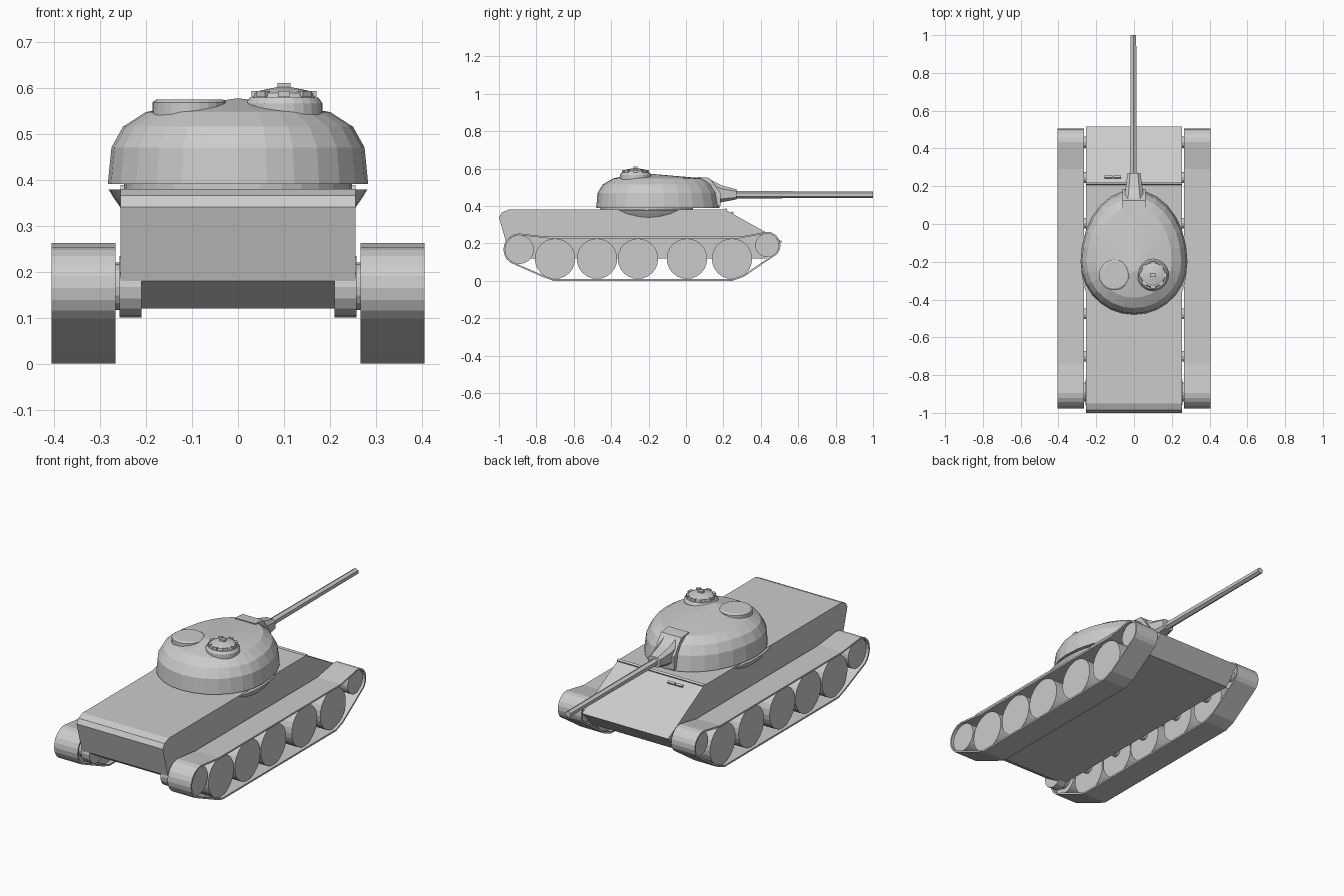
import bpy, bmesh
from math import sin, cos, pi, radians
from mathutils import Matrix

if "Cube" in bpy.data.objects:
    bpy.data.objects.remove(bpy.data.objects["Cube"])


def finish(name, bm, mirror=False, recalc=True):
    if recalc:
        bmesh.ops.recalc_face_normals(bm, faces=bm.faces)
    me = bpy.data.meshes.new(name)
    bm.to_mesh(me)
    bm.free()
    ob = bpy.data.objects.new(name, me)
    bpy.context.collection.objects.link(ob)
    if mirror:
        ob.modifiers.new("mirror", 'MIRROR')
    return ob


def loft(name, rings, mirror=False, apex=None):
    """Skin a list of closed rings, with caps or a pointed top."""
    bm = bmesh.new()
    vs = [[bm.verts.new(p) for p in r] for r in rings]
    n = len(vs[0])
    for a, b in zip(vs, vs[1:]):
        for i in range(n):
            j = (i + 1) % n
            bm.faces.new((a[i], a[j], b[j], b[i]))
    bm.faces.new(vs[0][::-1])
    if apex:
        t = bm.verts.new(apex)
        for i in range(n):
            bm.faces.new((vs[-1][i], vs[-1][(i + 1) % n], t))
    else:
        bm.faces.new(vs[-1])
    return finish(name, bm, mirror)


def extrude(name, profile, x0, x1, mirror=False):
    """Side profile of (y, z) points pulled along x."""
    return loft(name, [[(x, y, z) for y, z in profile] for x in (x0, x1)], mirror)


def circle(axis, centre, r, n=24, phase=0.0):
    cx, cy, cz = centre
    pts = []
    for i in range(n):
        a = 2 * pi * (i + phase) / n
        u, v = r * cos(a), r * sin(a)
        pts.append({'x': (cx, cy + u, cz + v), 'y': (cx + u, cy, cz + v),
                    'z': (cx + u, cy + v, cz)}[axis])
    return pts


def axle(name, y, z, r, x0, x1, n=24):
    return loft(name, [circle('x', (x, y, z), r, n) for x in (x0, x1)], True)


def disc(name, x, y, steps, n=24):
    return loft(name, [circle('z', (x, y, z), r, n) for r, z in steps])


def box(name, centre, size, rot=Matrix()):
    bm = bmesh.new()
    bmesh.ops.create_cube(bm, size=1, matrix=Matrix.Translation(centre) @ rot
                          @ Matrix.Diagonal((*size, 1)))
    return finish(name, bm)


# Hull with sloped front and rear plates
extrude("hull", [(-1.0, .34), (-.985, .365), (-.95, .38), (.21, .38), (.515, .21),
                 (.43, .12), (-.86, .12), (-.955, .18)], -.255, .255)

# Splash strip and driver's vision slots on the front plate
slope = Matrix.Rotation(-radians(29), 4, 'X')
box("splash_strip", (0, .213, .38), (.51, .012, .012), slope)
for x in (-.135, -.088):
    box("vision_slot", (x, .248, .363), (.04, .012, .012), slope)

# Tracks: one loop profile, thickened inwards and mirrored
def arc(y, z, r, a0, a1, n):
    return [(y + r * cos(radians(a0 + (a1 - a0) * i / n)),
             z + r * sin(radians(a0 + (a1 - a0) * i / n))) for i in range(n + 1)]

path = [(-.77, .022), (-.71, 0), (.25, 0), (.31, .022)]
path += arc(.433, .19, .072, -42, 108, 8) + [(.29, .236), (-.74, .236)]
path += arc(-.89, .167, .086, 75, 235, 9)
bm = bmesh.new()
sides = [[bm.verts.new((x, y, z)) for y, z in path] for x in (.266, .405)]
for i in range(len(path)):
    j = (i + 1) % len(path)
    bm.faces.new((sides[0][i], sides[0][j], sides[1][j], sides[1][i]))
track = finish("track", bm, recalc=False)
sol = track.modifiers.new("thickness", 'SOLIDIFY')
sol.thickness, sol.offset = .009, -1
track.modifiers.new("mirror", 'MIRROR')

# Road wheels, drive wheel, idler and their axles
for y in (-.70, -.476, -.257, .005, .246):
    axle("road_wheel", y, .118, .108, .285, .39)
    axle("road_axle", y, .15, .028, .24, .29, 12)
axle("drive_wheel", -.89, .167, .077, .285, .39)
axle("drive_axle", -.89, .167, .05, .25, .29, 16)
axle("drive_housing", -.89, .167, .067, .21, .258, 16)
axle("idler_wheel", .433, .19, .063, .285, .39)
axle("idler_axle", .433, .19, .03, .25, .29, 12)

# Turret ring and the bulges that overhang the hull sides
disc("turret_ring", 0, -.21, [(.248, .37), (.248, .392)], 32)
loft("ring_bulge", [[(rx * cos(2 * pi * i / 40), -.2 + ry * sin(2 * pi * i / 40), z)
                     for i in range(40)]
                    for z, rx, ry in ((.337, .254, .34), (.36, .27, .37), (.378, .281, .385))])

# Egg-shaped cast turret: half ellipses front and rear, coming to a low peak
def egg(z, rx, back, front, n=28):
    return [(rx * cos(2 * pi * i / n),
             -.2 + (front if i < n / 2 else back) * sin(2 * pi * i / n), z) for i in range(n)]

loft("turret", [egg(.39, .283, .28, .38), egg(.47, .275, .273, .365),
                egg(.515, .25, .245, .34), egg(.547, .20, .19, .30)], apex=(0, -.25, .577))

# Gun hood, tapered mantlet and barrel
extrude("gun_hood", [(.06, .555), (.125, .55), (.185, .47), (.185, .40), (.08, .40)], -.06, .06)
loft("mantlet", [[(sx * w, y, zc + sz * h) for sx, sz in ((-1, -.6), (-.6, -1), (.6, -1),
                  (1, -.6), (1, .6), (.6, 1), (-.6, 1), (-1, .6))]
                 for y, w, zc, h in ((.12, .055, .475, .07), (.19, .045, .465, .045),
                                     (.27, .034, .462, .027))])
loft("gun_barrel", [circle('y', (-.003, y, .46), r, 6, .5)
                    for y, r in ((.2, .02), (1.0, .017))])

# Loader's hatch
disc("round_hatch", -.105, -.27, [(.081, .53), (.081, .568), (.072, .574)])

# Commander's cupola with vision blocks and knob
cx, cy = .10, -.27
disc("cupola_base", cx, cy, [(.084, .53), (.084, .565), (.075, .578)])
disc("cupola", cx, cy, [(.07, .57), (.064, .588), (.05, .594), (.015, .601)])
for i in range(8):
    a = 2 * pi * i / 8
    box("vision_block", (cx + .064 * cos(a), cy + .064 * sin(a), .586), (.014, .026, .014),
        Matrix.Rotation(a, 4, 'Z'))
box("cupola_knob", (cx, cy, .603), (.028, .02, .014))
